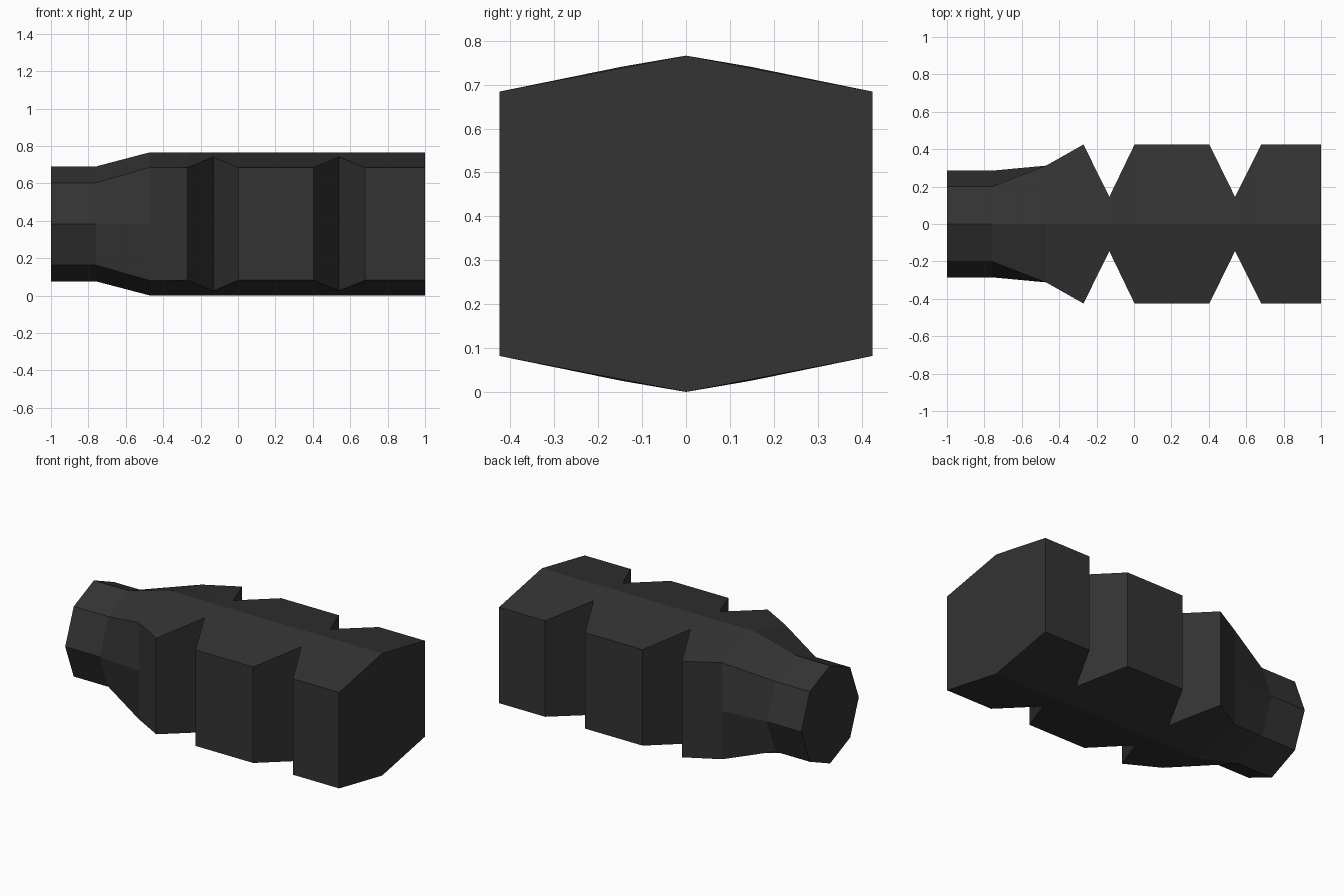
import bpy, bmesh

if "Cube" in bpy.data.objects:
    bpy.data.objects.remove(bpy.data.objects["Cube"])

# Single dark plastic colour
mat = bpy.data.materials.new("dark grey")
mat.diffuse_color = (0.033, 0.033, 0.033, 1)
mat.use_nodes = True
mat.node_tree.nodes["Principled BSDF"].inputs["Base Color"].default_value = mat.diffuse_color

MID = 0.383  # height of the long axis

# Stations along the handle: x, half height at ridge, half width at shoulder,
# half height at shoulder, half width at middle
stations = [
    # octagonal neck
    (-1.00, 0.307, 0.200, 0.220, 0.285),
    (-0.76, 0.307, 0.200, 0.220, 0.285),
    # start of body, flaring out to the first rib
    (-0.47, 0.383, 0.312, 0.303, 0.312),
    (-0.27, 0.383, 0.425, 0.301, 0.425),
]
# V notches and full-width ribs
for x, w in [(-0.132, 0.145), (0.003, 0.425), (0.403, 0.425),
             (0.54, 0.145), (0.68, 0.425), (1.0, 0.425)]:
    shoulder = 0.301 if w > 0.2 else 0.358
    stations.append((x, 0.383, w, shoulder, w))


def ring(bm, x, ridge, sw, sh, mw):
    pts = [(0, ridge), (sw, sh), (mw, 0), (sw, -sh),
           (0, -ridge), (-sw, -sh), (-mw, 0), (-sw, sh)]
    return [bm.verts.new((x, y, MID + z)) for y, z in pts]


# Loft the stations into one closed body
bm = bmesh.new()
rings = [ring(bm, *s) for s in stations]
for a, b in zip(rings, rings[1:]):
    for i in range(8):
        j = (i + 1) % 8
        bm.faces.new((a[i], a[j], b[j], b[i]))
bm.faces.new(rings[0])
bm.faces.new(rings[-1])
bmesh.ops.recalc_face_normals(bm, faces=bm.faces)

mesh = bpy.data.meshes.new("ribbed_grip")
bm.to_mesh(mesh)
bm.free()
mesh.materials.append(mat)
grip = bpy.data.objects.new("ribbed_grip", mesh)
bpy.context.collection.objects.link(grip)
